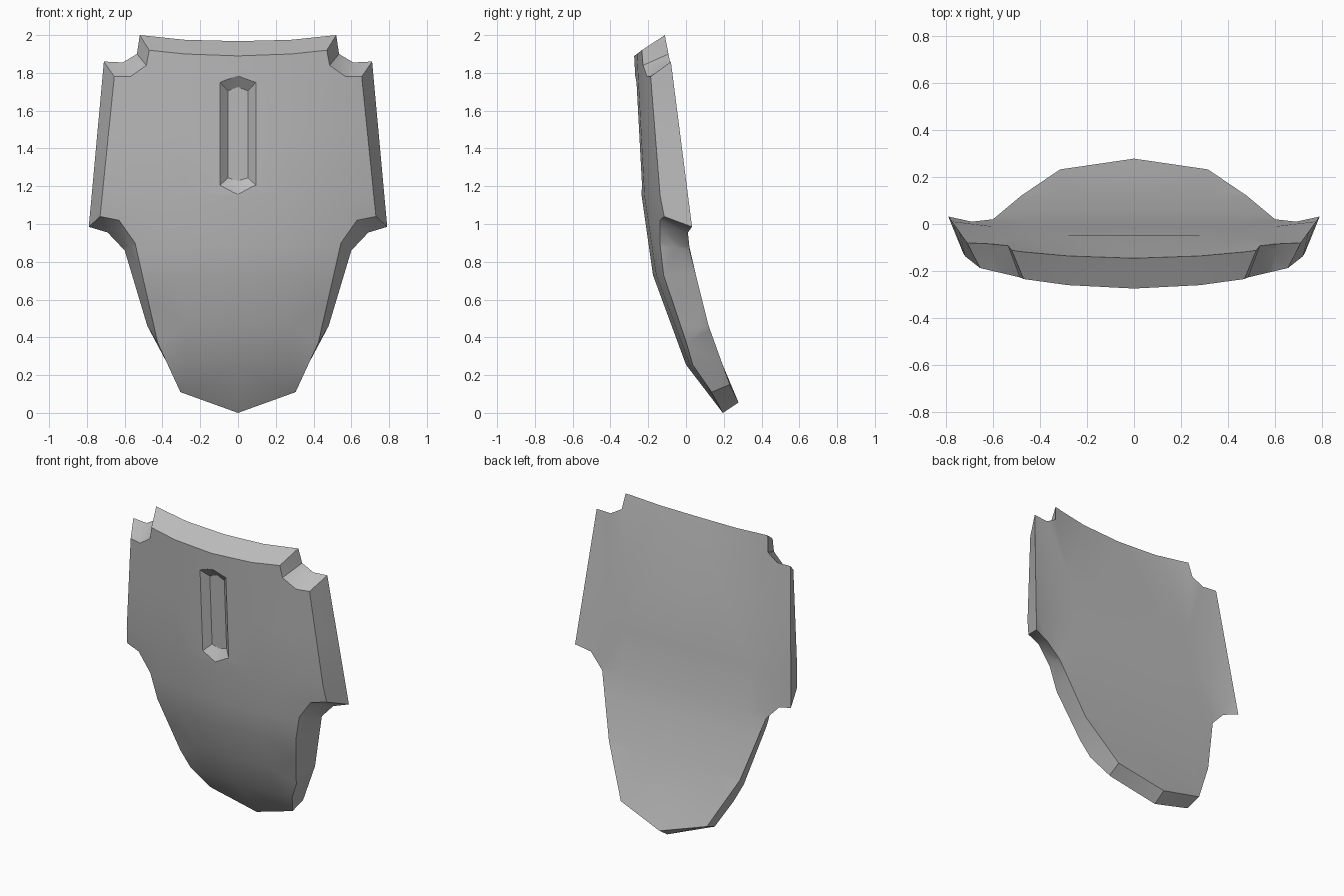
import bpy, bmesh
from mathutils import Vector

if "Cube" in bpy.data.objects:
    bpy.data.objects.remove(bpy.data.objects["Cube"])

# Colour
grey = bpy.data.materials.new("plain_grey")
grey.diffuse_color = (0.5, 0.5, 0.5, 1)
grey.use_nodes = True
grey.node_tree.nodes["Principled BSDF"].inputs["Base Color"].default_value = grey.diffuse_color

# Half outlines (x, z) of the front and back rims, from bottom tip to top centre
FRONT = [(0, 0), (.305, .11), (.425, .37), (.545, .90), (.63, 1.02), (.73, 1.04),
         (.655, 1.78), (.57, 1.78), (.485, 1.84), (.47, 1.92), (.28, 1.90), (0, 1.89)]
BACK = [(0, .055), (.315, .15), (.48, .46), (.60, .86), (.69, .955), (.79, .985),
        (.71, 1.86), (.61, 1.855), (.535, 1.90), (.52, 2.0), (.28, 1.975), (0, 1.968)]
# Side profiles (z, y) along the centre of each surface
FRONT_PROFILE = [(0, .195), (.255, 0), (.73, -.175), (1.15, -.235), (1.9, -.275)]
BACK_PROFILE = [(.055, .278), (.15, .232), (.46, .12), (.86, .02), (1.86, -.085), (2.0, -.112)]


def lerp_profile(pts, z):
    for (z0, y0), (z1, y1) in zip(pts, pts[1:]):
        if z <= z1 or (z1, y1) == pts[-1]:
            return y0 + (y1 - y0) * (z - z0) / (z1 - z0)


def front_y(x, z):
    bulge = .19 + .08 * max(0, min(1, 1.1 - z))
    return lerp_profile(FRONT_PROFILE, z) + bulge * x * x


def back_y(x, z):
    dip = .04 * max(0, 1 - (x / .52) ** 2) * max(0, (z - 1.5) / .47)
    flange = .25 * max(0, abs(x) - .69)
    return lerp_profile(BACK_PROFILE, z) - dip + flange


def full(half):
    return half + [(-x, z) for x, z in half[-2:0:-1]]


def make_object(name, bm):
    bmesh.ops.recalc_face_normals(bm, faces=bm.faces)
    me = bpy.data.meshes.new(name)
    bm.to_mesh(me)
    bm.free()
    me.materials.append(grey)
    ob = bpy.data.objects.new(name, me)
    bpy.context.collection.objects.link(ob)
    return ob


def loft(bm, a, b):
    """Closed solid between two matching loops of points."""
    va = [bm.verts.new(p) for p in a]
    vb = [bm.verts.new(p) for p in b]
    bm.faces.new(va)
    bm.faces.new(vb[::-1])
    n = len(a)
    for i in range(n):
        j = (i + 1) % n
        bm.faces.new((va[j], va[i], vb[i], vb[j]))


# Curved plate: flat slab cut into a grid, then bent to the two surfaces
bm = bmesh.new()
loft(bm, [(x, -1, z) for x, z in full(FRONT)], [(x, 1, z) for x, z in full(BACK)])
cuts = [(Vector((x, 0, 0)), Vector((1, 0, 0))) for x in (-.6, -.47, -.28, 0, .28, .47, .6)]
cuts += [(Vector((0, 0, z)), Vector((0, 0, 1))) for z in (.255, .46, .73, .88, 1.15, 1.5)]
for co, no in cuts:
    bmesh.ops.bisect_plane(bm, geom=bm.verts[:] + bm.edges[:] + bm.faces[:],
                           dist=1e-4, plane_co=co, plane_no=no)
for v in bm.verts:
    t = (v.co.y + 1) / 2
    v.co.y = front_y(v.co.x, v.co.z) * (1 - t) + back_y(v.co.x, v.co.z) * t
bmesh.ops.triangulate(bm, faces=bm.faces)
plate = make_object("curved_plate", bm)

# Sloped slot cut into the front
OUTER = [(0, 1.16), (.10, 1.20), (.10, 1.755), (0, 1.785)]
INNER = [(0, 1.228), (.053, 1.245), (.053, 1.705), (0, 1.725)]
DEPTH, OUT = .045, .03
outer, inner = full(OUTER), full(INNER)
k = OUT / DEPTH
lip = [(a[0] + (a[0] - b[0]) * k, a[1] + (a[1] - b[1]) * k) for a, b in zip(outer, inner)]
bm = bmesh.new()
loft(bm, [(x, front_y(0, z) - OUT, z) for x, z in lip],
     [(x, front_y(0, z) + DEPTH, z) for x, z in inner])
cutter = make_object("slot_cutter", bm)
cutter.hide_render = True
cutter.hide_set(True)
mod = plate.modifiers.new("slot", 'BOOLEAN')
mod.operation = 'DIFFERENCE'
mod.solver = 'EXACT'
mod.object = cutter

bpy.context.view_layer.objects.active = plate
plate.select_set(True)
bpy.ops.object.modifier_apply(modifier="slot")
bpy.data.objects.remove(cutter)
bpy.ops.object.shade_smooth_by_angle(angle=0.56)
